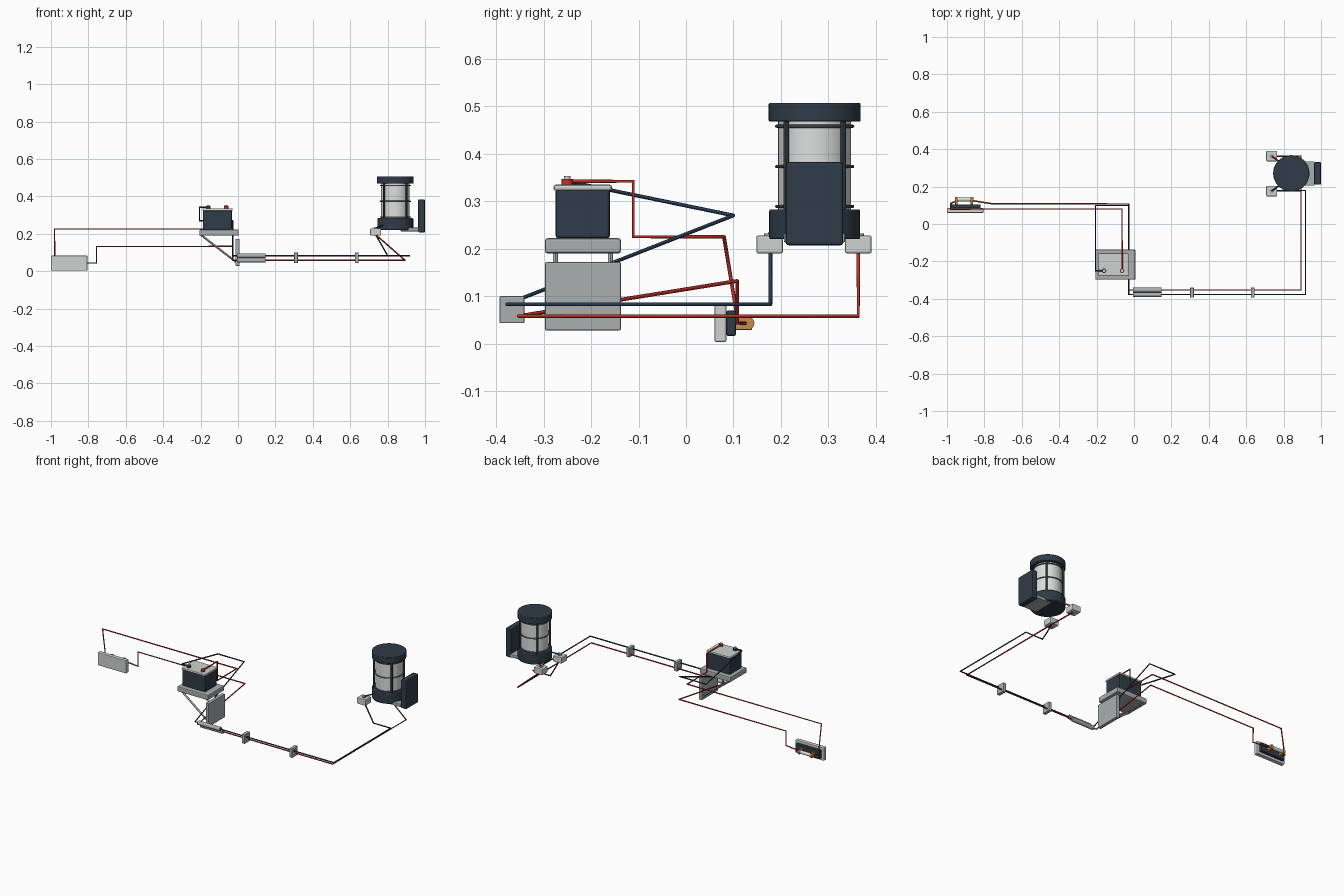
import bpy
import math
from mathutils import Vector

cube = bpy.data.objects.get("Cube")
if cube:
    bpy.data.objects.remove(cube, do_unlink=True)


def material(name, r, g, b):
    m = bpy.data.materials.new(name)
    m.use_nodes = True
    m.diffuse_color = (r, g, b, 1)
    bsdf = next(n for n in m.node_tree.nodes if n.type == 'BSDF_PRINCIPLED')
    bsdf.inputs["Base Color"].default_value = (r, g, b, 1)
    return m


NAVY = material("dark navy", 0.03, 0.045, 0.065)
PALE = material("pale grey", 0.62, 0.65, 0.63)
GREY = material("plate grey", 0.40, 0.43, 0.43)
STEEL = material("dark steel", 0.13, 0.15, 0.16)
GLASS = material("clear white", 0.72, 0.74, 0.73)
RED = material("wire red", 0.55, 0.03, 0.02)
BLUE = material("wire blue", 0.02, 0.045, 0.09)
BRASS = material("brass", 0.55, 0.27, 0.07)


def finish(name, mat, bevel=0.0):
    ob = bpy.context.object
    ob.name = name
    ob.data.materials.clear()
    ob.data.materials.append(mat)
    if bevel:
        mod = ob.modifiers.new("soft edges", 'BEVEL')
        mod.width = bevel
        mod.segments = 2
    return ob


def box(name, mat, x, y, z, bevel=0.003):
    """Box from a (low, high) pair on each axis."""
    bpy.ops.mesh.primitive_cube_add(size=1, location=[sum(p) / 2 for p in (x, y, z)])
    bpy.context.object.scale = [p[1] - p[0] for p in (x, y, z)]
    bpy.ops.object.transform_apply(location=False, rotation=False, scale=True)
    return finish(name, mat, bevel)


def rod(name, mat, a, b, radius, sides=24, bevel=0.0):
    """Cylinder between two points."""
    a, b = Vector(a), Vector(b)
    bpy.ops.mesh.primitive_cylinder_add(vertices=sides, radius=radius,
                                        depth=(b - a).length, location=(a + b) / 2)
    ob = bpy.context.object
    ob.rotation_euler = (b - a).to_track_quat('Z', 'Y').to_euler()
    finish(name, mat, bevel)
    bpy.ops.object.shade_smooth_by_angle()
    return ob


def wire(name, mat, points, radius=0.004):
    """Round cable through a list of corner points."""
    cu = bpy.data.curves.new(name, 'CURVE')
    cu.dimensions = '3D'
    cu.bevel_depth = radius
    cu.bevel_resolution = 2
    cu.use_fill_caps = True
    sp = cu.splines.new('POLY')
    sp.points.add(len(points) - 1)
    for p, co in zip(sp.points, points):
        p.co = (*co, 1)
    ob = bpy.data.objects.new(name, cu)
    bpy.context.collection.objects.link(ob)
    bpy.ops.object.select_all(action='DESELECT')
    ob.select_set(True)
    bpy.context.view_layer.objects.active = ob
    bpy.ops.object.convert(target='MESH')
    finish(name, mat)


# Battery on its shelf
box("shelf_tray", GREY, (-0.207, 0.003), (-0.297, -0.137), (0.19, 0.222), 0.005)
box("battery_case", NAVY, (-0.188, -0.032), (-0.275, -0.16), (0.222, 0.326), 0.006)
box("battery_lid", PALE, (-0.191, -0.029), (-0.279, -0.156), (0.322, 0.335), 0.005)
box("wall_plate", GREY, (-0.013, 0.008), (-0.297, -0.137), (0.028, 0.172))
for side, y in (("front", -0.275), ("back", -0.159)):
    rod(side + "_strut", GREY, (-0.2, y, 0.195), (-0.012, y, 0.05), 0.0055, 12)
for name, mat, x in (("negative", BLUE, -0.16), ("positive", RED, -0.064)):
    rod(name + "_post", PALE, (x, -0.25, 0.333), (x, -0.25, 0.353), 0.007)
    rod(name + "_collar", mat, (x, -0.25, 0.335), (x, -0.25, 0.347), 0.012)

# Cables
wire("blue_cable", BLUE, [
    (-0.16, -0.25, 0.342), (-0.207, -0.25, 0.342), (-0.207, 0.1, 0.27),
    (-0.028, 0.1, 0.27), (-0.028, -0.378, 0.083), (0.918, -0.378, 0.083),
    (0.918, 0.178, 0.083), (0.8, 0.178, 0.083), (0.736, 0.178, 0.195)])
wire("red_battery_cable", RED, [
    (-0.064, -0.25, 0.342), (-0.064, -0.111, 0.342), (-0.064, -0.111, 0.225),
    (-0.064, 0.08, 0.225), (-0.98, 0.08, 0.225), (-0.98, 0.11, 0.043),
    (-0.945, 0.125, 0.043)])
wire("red_lamp_cable", RED, [
    (-0.865, 0.125, 0.043), (-0.757, 0.108, 0.043), (-0.757, 0.108, 0.132),
    (-0.028, 0.108, 0.132), (-0.028, -0.353, 0.058), (0.893, -0.353, 0.058),
    (0.893, 0.363, 0.058), (0.736, 0.363, 0.195)])

# Conduit sleeves and cable clips
for name, y, z in (("red", -0.353, 0.058), ("blue", -0.378, 0.083)):
    rod(name + "_conduit", GREY, (-0.006, y, z), (0.147, y, z), 0.0125, bevel=0.002)
for i, x in enumerate((0.31, 0.635)):
    box("cable_clip_%d" % (i + 1), GREY, (x - 0.01, x + 0.01), (-0.393, -0.34), (0.043, 0.1))

# Fuse panel
box("fuse_back_plate", PALE, (-1.0, -0.805), (0.06, 0.085), (0.003, 0.083), 0.004)
box("fuse_base", NAVY, (-0.985, -0.82), (0.085, 0.105), (0.016, 0.07), 0.004)
rod("fuse_tube", GLASS, (-0.957, 0.131, 0.043), (-0.86, 0.131, 0.043), 0.0105)
for i, x in enumerate((-0.95, -0.867)):
    rod("fuse_cap_%d" % (i + 1), BRASS, (x - 0.008, 0.131, 0.043),
        (x + 0.008, 0.131, 0.043), 0.013)
    box("fuse_clip_%d" % (i + 1), BRASS, (x - 0.006, x + 0.006),
        (0.103, 0.139), (0.029, 0.057), 0.002)

# Lantern
CX, CY = 0.841, 0.271


def disc(name, mat, radius, low, high, bevel=0.0):
    return rod(name, mat, (CX, CY, low), (CX, CY, high), radius, 48, bevel)


disc("lantern_base", NAVY, 0.096, 0.22, 0.283, 0.004)
disc("lantern_lens", GLASS, 0.077, 0.28, 0.47)
disc("lantern_cap", NAVY, 0.097, 0.468, 0.507, 0.003)
for i, z in enumerate((0.289, 0.373, 0.458)):
    bpy.ops.mesh.primitive_torus_add(location=(CX, CY, z), major_radius=0.08,
                                     minor_radius=0.0035, major_segments=48,
                                     minor_segments=8)
    finish("guard_ring_%d" % (i + 1), STEEL)
    bpy.ops.object.shade_smooth_by_angle()
for i in range(4):
    a = math.radians(45 + 90 * i)
    x, y = CX + 0.085 * math.cos(a), CY + 0.085 * math.sin(a)
    rod("guard_post_%d" % (i + 1), NAVY, (x, y, 0.275), (x, y, 0.475), 0.006, 12)

# Control box on a bracket beside the lantern
box("control_box", NAVY, (0.963, 1.0), (0.21, 0.331), (0.207, 0.383), 0.006)
box("control_bracket", GREY, (0.87, 0.966), (0.206, 0.335), (0.213, 0.232))

# Junction boxes with short leads into the lantern
for name, mat, y, inner in (("blue", BLUE, 0.176, 0.215), ("red", RED, 0.363, 0.325)):
    box(name + "_junction_box", PALE, (0.707, 0.765), (y - 0.028, y + 0.028),
        (0.19, 0.228), 0.004)
    rod(name + "_gland", GREY, (0.736, y, 0.226), (0.736, y, 0.232), 0.012)
    wire(name + "_lead", mat, [(0.736, y, 0.231), (0.79, inner, 0.25)])
